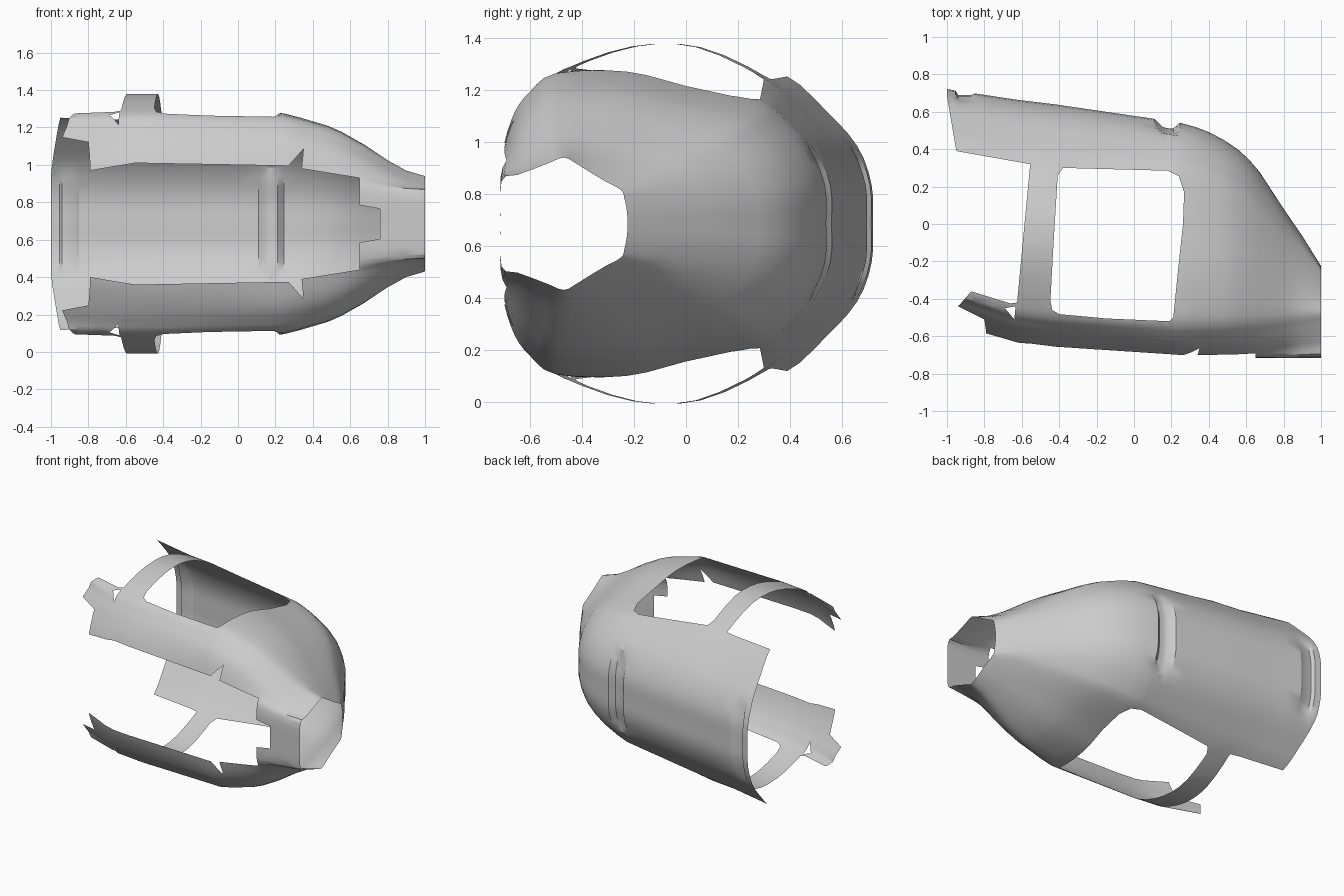
import bpy, bmesh
from mathutils import Vector
from mathutils.interpolate import poly_3d_calc

if "Cube" in bpy.data.objects:
    bpy.data.objects.remove(bpy.data.objects["Cube"])

MID = 0.685   # height of the symmetry plane

# half cross-sections (y, height above symmetry plane), rear centre -> front centre
TAIL = [(.72, 0), (.715, .15), (.66, .30), (.54, .44), (.39, .575), (.2, .6), (-.1, .62),
        (-.34, .58), (-.38, .52), (-.43, .44), (-.51, .29), (-.54, .2), (-.55, 0)]
ARCH = [(.65, 0), (.645, .15), (.58, .3), (.46, .435), (.315, .56), (.05, .68), (-.2, .683),
        (-.46, .595), (-.53, .53), (-.59, .44), (-.645, .32), (-.66, .2), (-.665, 0)]
WAIST = [(.54, 0), (.535, .15), (.47, .3), (.36, .42), (.27, .475), (0, .535), (-.23, .585),
         (-.5, .58), (-.6, .51), (-.66, .43), (-.7, .31), (-.715, .2), (-.715, 0)]
NOSE = [(-.225, 0), (-.228, .05), (-.238, .1), (-.25, .13), (-.31, .163), (-.38, .205), (-.42, .23),
        (-.47, .255), (-.53, .233), (-.59, .21), (-.65, .188), (-.71, .165), (-.715, 0)]


def shift(sec, dy):
    return [(y + dy, h) for y, h in sec]


def blend(a, b, ty, th):
    return [(p[0] + (q[0] - p[0]) * ty, p[1] + (q[1] - p[1]) * th) for p, q in zip(a, b)]


def smooth_half(sec, n=3):
    """Catmull-Rom through the half section, mirrored at both ends."""
    p = [Vector(v) for v in sec]
    p = [Vector((p[1].x, -p[1].y))] + p + [Vector((p[-2].x, -p[-2].y))]
    out = []
    for i in range(1, len(p) - 2):
        a, b, c, d = p[i - 1:i + 3]
        for k in range(n):
            t = k / n
            out.append(.5 * (2 * b + (c - a) * t + (2 * a - 5 * b + 4 * c - d) * t * t
                             + (3 * b - a - 3 * c + d) * t ** 3))
    out.append(p[-2])
    return out


def ring(x, sec, groove):
    half = []
    for v in smooth_half(sec):
        w = max(0, min(1, (.3 - v.y) / .08)) if v.x > .3 else 0
        half.append((v.x - groove * w, v.y))
    loop = half + [(y, -h) for y, h in half[-2:0:-1]]
    return [(x, y, MID + h) for y, h in loop]


# stations along the body: x, section, depth of the rear grip groove
front_arch, rear_arch = shift(ARCH, -.012), shift(ARCH, .012)
stations = [(-1, TAIL, 0)]
for x, g in [(-.955, 0), (-.94, .022), (-.87, .012), (-.85, 0), (-.75, 0)]:
    t = (x + 1) / .38
    stations.append((x, blend(TAIL, rear_arch, t, t), g))
stations += [(-.62, rear_arch, 0), (-.42, front_arch, 0)]
for x, g in [(-.2, 0), (0, 0), (.11, 0), (.15, .035), (.175, .04), (.21, .037)]:
    t = (x + .42) / .67
    stations.append((x, blend(front_arch, WAIST, t, t), g))
stations.append((.245, WAIST, 0))
for x, ty, th in [(.33, .03, .06), (.4, .065, .12), (.48, .12, .19), (.55, .18, .28), (.61, .25, .38),
                  (.67, .34, .48), (.8, .6, .74), (.9, .79, .91), (1, 1, 1)]:
    stations.append((x, blend(WAIST, NOSE, ty, th), 0))

bm = bmesh.new()
rows = [[bm.verts.new(c) for c in ring(*s)] for s in stations]
n = len(rows[0])
for a, b in zip(rows, rows[1:]):
    for i in range(n):
        bm.faces.new((a[i], a[(i + 1) % n], b[(i + 1) % n], b[i]))


def inside(u, v, poly):
    hit = False
    for (a, b), (c, d) in zip(poly, poly[1:] + poly[:1]):
        if (b > v) != (d > v) and u < (c - a) * (v - b) / (d - b) + a:
            hit = not hit
    return hit


def cut_opening(poly, ax, front_only=False):
    """Slice the shell along a polygon in x and axis ax, then remove what lies inside."""
    for (a, b), (c, d) in zip(poly, poly[1:] + poly[:1]):
        faces = []
        for f in bm.faces:
            if front_only and f.calc_center_median().y > -.3:
                continue
            us = [v.co.x for v in f.verts]
            vs = [v.co[ax] for v in f.verts]
            if (max(us) >= min(a, c) - .001 and min(us) <= max(a, c) + .001
                    and max(vs) >= min(b, d) - .001 and min(vs) <= max(b, d) + .001):
                faces.append(f)
        if not faces:
            continue
        geom = set(faces)
        for f in faces:
            geom.update(f.edges)
            geom.update(f.verts)
        co, no = Vector((a, 0, 0)), Vector((d - b, 0, 0))
        co[ax], no[ax] = b, a - c
        bmesh.ops.bisect_plane(bm, geom=list(geom), dist=1e-5, plane_co=co, plane_no=no.normalized())
    dead = []
    for f in bm.faces:
        m = f.calc_center_median()
        if inside(m.x, m[ax], poly) and not (front_only and m.y > -.3):
            dead.append(f)
    bmesh.ops.delete(bm, geom=dead, context='FACES')


# side windows with rounded corners (top and bottom at once)
cut_opening([(-.38, .30), (.18, .285), (.24, .255), (.268, .17), (.262, 0), (.235, -.25), (.21, -.5),
             (.19, -.52), (-.15, -.505), (-.40, -.482), (-.437, -.46), (-.447, -.41), (-.43, -.1),
             (-.408, .26)], 1)
# open tail between rear wall and front tabs
cut_opening([(-1.1, .75), (-1.001, .69), (-.95, .39), (-.555, .32), (-.595, -.1), (-.625, -.42),
             (-.66, -.425), (-.87, -.36), (-.94, -.44), (-.80, -.51), (-.79, -.58), (-.79, -.9),
             (-1.1, -.9)], 1)
# small triangular holes in the tabs
cut_opening([(-.69, -.45), (-.64, -.51), (-.633, -.44)], 1)
# stepped front opening with notches
edge = [(-.79, .285), (-.55, .325), (.27, .31), (.35, .40), (.34, .295), (.65, .245), (.65, .1), (.76, .08)]
cut_opening([(x, MID + h) for x, h in edge] + [(x, MID - h) for x, h in reversed(edge)], 2, True)

loose = [v for v in bm.verts if not v.link_faces]
bmesh.ops.delete(bm, geom=loose, context='VERTS')
bmesh.ops.recalc_face_normals(bm, faces=bm.faces)
mesh = bpy.data.meshes.new("body_shell")
bm.to_mesh(mesh)
bm.free()
shell = bpy.data.objects.new("body_shell", mesh)
bpy.context.collection.objects.link(shell)
bpy.context.view_layer.objects.active = shell
shell.select_set(True)
bpy.ops.object.shade_smooth_by_angle(angle=0.5)
